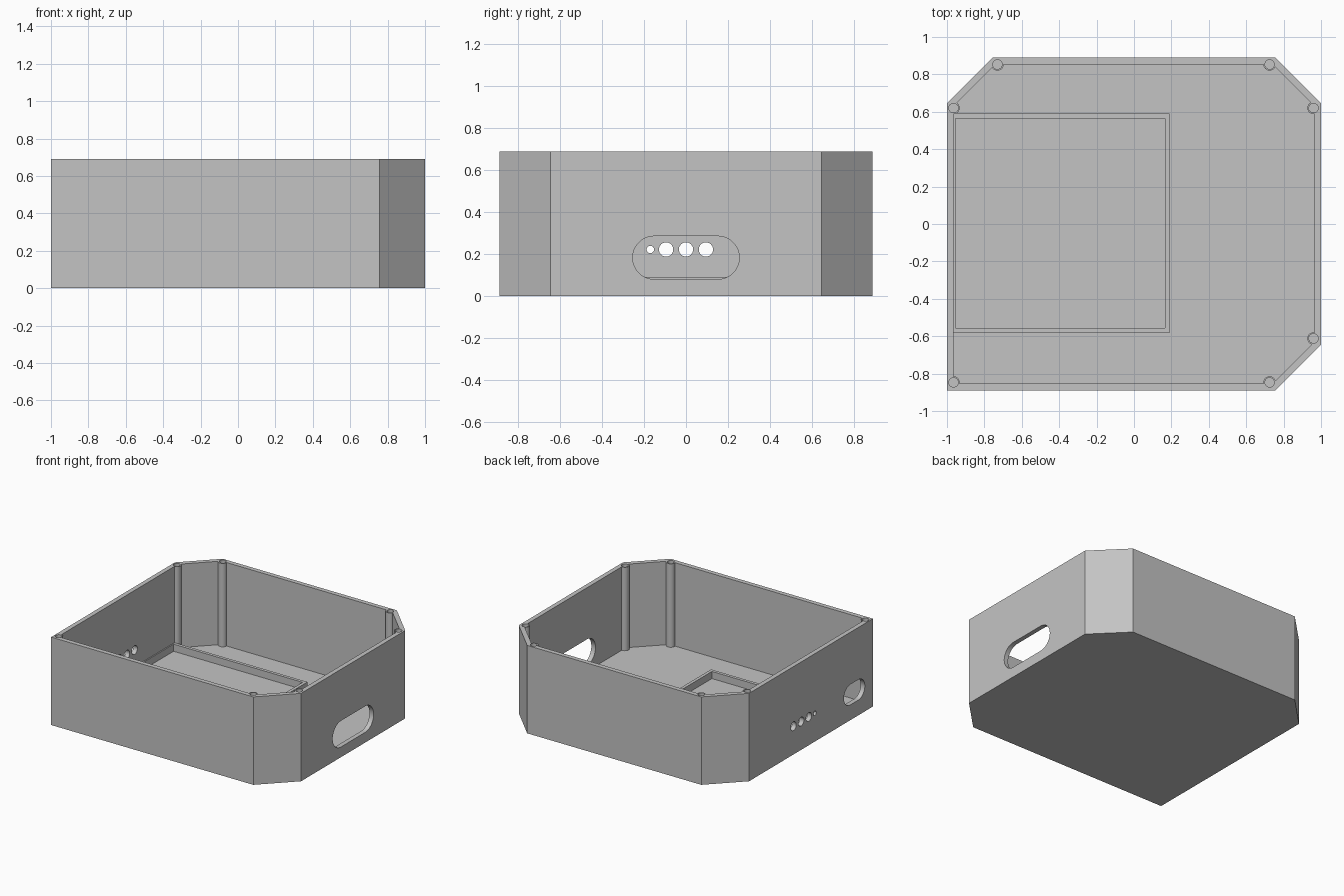
import bpy, bmesh, math
from mathutils import Matrix

if "Cube" in bpy.data.objects:
    bpy.data.objects.remove(bpy.data.objects["Cube"], do_unlink=True)

HEIGHT, FLOOR, WALL = 0.69, 0.035, 0.036

grey = bpy.data.materials.new("light grey plastic")
grey.use_nodes = True
colour = (0.55, 0.55, 0.55, 1)
grey.diffuse_color = colour
grey.node_tree.nodes["Principled BSDF"].inputs["Base Color"].default_value = colour


def prism(name, outline, low, high, matrix=None):
    """Extrude a closed outline from low to high along z."""
    bm = bmesh.new()
    base = bm.faces.new([bm.verts.new((x, y, low)) for x, y in outline])
    top = bmesh.ops.extrude_face_region(bm, geom=[base])["geom"]
    moved = [v for v in top if isinstance(v, bmesh.types.BMVert)]
    bmesh.ops.translate(bm, verts=moved, vec=(0, 0, high - low))
    bmesh.ops.recalc_face_normals(bm, faces=bm.faces)
    mesh = bpy.data.meshes.new(name)
    if matrix:
        bm.transform(matrix)
    bm.to_mesh(mesh)
    bm.free()
    mesh.materials.append(grey)
    obj = bpy.data.objects.new(name, mesh)
    bpy.context.collection.objects.link(obj)
    return obj


def combine(target, tool, operation):
    """Apply a boolean and remove the tool."""
    mod = target.modifiers.new("cut", "BOOLEAN")
    mod.operation, mod.object, mod.solver = operation, tool, "EXACT"
    graph = bpy.context.evaluated_depsgraph_get()
    result = bpy.data.meshes.new_from_object(target.evaluated_get(graph))
    target.modifiers.clear()
    target.data = result
    bpy.data.objects.remove(tool, do_unlink=True)


def rectangle(x0, x1, y0, y1):
    return [(x0, y0), (x1, y0), (x1, y1), (x0, y1)]


def pill(cx, cy, length, width, steps=24):
    """Outline with half-round ends; a circle when length equals width."""
    r, half = width / 2, (length - width) / 2
    points = []
    for side in (1, -1):
        start = -math.pi / 2 if side > 0 else math.pi / 2
        last = steps if half == 0 else steps + 1
        for i in range(last):
            a = start + math.pi * i / steps
            points.append((cx + side * half + r * math.cos(a), cy + r * math.sin(a)))
    return points


def shell_outline(inset):
    """Rectangle with three cut corners, moved inwards by inset."""
    x, y = 1 - inset, 0.89 - inset
    cut = 0.244 - inset * (2 - math.sqrt(2))
    return [(-x, -y), (x - cut, -y), (x, cut - y), (x, y - cut),
            (x - cut, y), (cut - x, y), (-x, y - cut)]


# Enclosure shell
shell = prism("enclosure_shell", shell_outline(0), 0, HEIGHT)
combine(shell, prism("cavity", shell_outline(WALL), FLOOR, HEIGHT + 0.1), "DIFFERENCE")

# Screw posts at the corners, with blind holes
posts = [(-0.965, -0.847), (0.725, -0.847), (0.96, -0.612), (0.96, 0.62),
         (0.725, 0.853), (-0.73, 0.853), (-0.965, 0.62)]
for x, y in posts:
    combine(shell, prism("post", pill(x, y, 0.066, 0.066, 12), FLOOR - 0.01, HEIGHT), "UNION")
for x, y in posts:
    combine(shell, prism("screw_hole", pill(x, y, 0.05, 0.05, 12), HEIGHT - 0.1, HEIGHT + 0.1), "DIFFERENCE")

# Side wall openings: side, centre y, centre z, length, height
to_side = Matrix(((0, 0, 1, 0), (1, 0, 0, 0), (0, 1, 0, 0), (0, 0, 0, 1)))
openings = [(1, 0, 0.183, 0.508, 0.205), (-1, -0.66, 0.2, 0.26, 0.16),
            (-1, -0.17, 0.222, 0.035, 0.035)]
openings += [(-1, y, 0.222, 0.068, 0.068) for y in (-0.095, 0, 0.095)]
for side, y, z, length, height in openings:
    cutter = prism("opening", pill(y, z, length, height), side - 0.08, side + 0.08, to_side)
    combine(shell, cutter, "DIFFERENCE")

# Low rim on the floor that holds the board
rim = prism("board_rim", rectangle(-0.98, 0.19, -0.582, 0.59), FLOOR - 0.01, 0.091)
combine(rim, prism("rim_inside", rectangle(-0.955, 0.165, -0.557, 0.565), 0, 0.2), "DIFFERENCE")

# Smooth the round parts, keep edges sharp
for obj in (shell, rim):
    bpy.ops.object.select_all(action="DESELECT")
    obj.select_set(True)
    bpy.context.view_layer.objects.active = obj
    bpy.ops.object.shade_smooth_by_angle(angle=math.radians(30))
